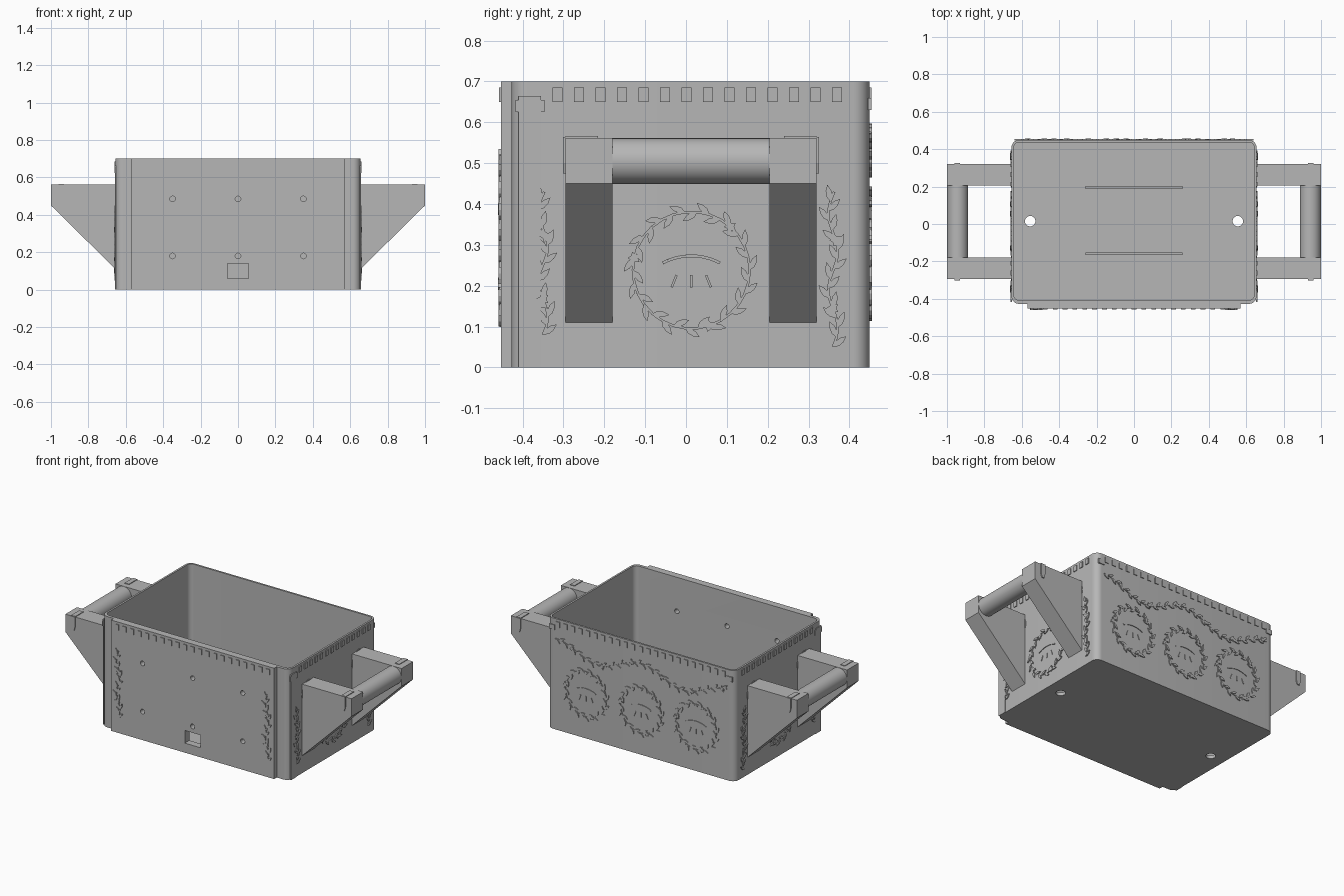
import bpy, bmesh
from math import sin, cos, pi, atan2
from mathutils import Matrix, Vector

cube = bpy.data.objects.get("Cube")
if cube:
    bpy.data.objects.remove(cube, do_unlink=True)

GREY = (0.47, 0.47, 0.47, 1)
grey = bpy.data.materials.new("plain_grey")
grey.use_nodes = True
grey.diffuse_color = GREY
grey.node_tree.nodes["Principled BSDF"].inputs["Base Color"].default_value = GREY

X, FRONT, BACK, STEP, H = 0.655, -0.453, 0.449, -0.427, 0.70


# Helpers
def frame(u, v, out, origin):
    m = Matrix((u, v, out)).transposed().to_4x4()
    m.translation = origin
    return m


def prism(bm, pts, lo, hi, m=Matrix()):
    """Extrude a 2D outline between two depths in the given frame."""
    a = [bm.verts.new(m @ Vector((p[0], p[1], lo))) for p in pts]
    b = [bm.verts.new(m @ Vector((p[0], p[1], hi))) for p in pts]
    bm.faces.new(a)
    bm.faces.new(b)
    for i in range(len(pts)):
        j = (i + 1) % len(pts)
        bm.faces.new((a[i], a[j], b[j], b[i]))


def finish(name, bm, smooth=False):
    bmesh.ops.recalc_face_normals(bm, faces=bm.faces)
    mesh = bpy.data.meshes.new(name)
    bm.to_mesh(mesh)
    bm.free()
    mesh.materials.append(grey)
    ob = bpy.data.objects.new(name, mesh)
    bpy.context.collection.objects.link(ob)
    if smooth:
        smooth_object(ob)
    return ob


def smooth_object(ob):
    bpy.ops.object.select_all(action='DESELECT')
    ob.select_set(True)
    bpy.context.view_layer.objects.active = ob
    bpy.ops.object.shade_smooth_by_angle()


def rect(u0, u1, v0, v1):
    return [(u0, v0), (u1, v0), (u1, v1), (u0, v1)]


def arc(cx, cy, r, a0, a1, n):
    return [(cx + r * cos(a0 + (a1 - a0) * i / n), cy + r * sin(a0 + (a1 - a0) * i / n))
            for i in range(n + 1)]


def circle(cx, cy, r, n=32):
    return arc(cx, cy, r, 0, 2 * pi, n)[:-1]


def corners(x, y0, y1, r):
    """Four rounded corners, anticlockwise from front right of the plan."""
    spots = [(x - r, y0 + r), (x - r, y1 - r), (r - x, y1 - r), (r - x, y0 + r)]
    return [arc(cx, cy, r, (i - 1) * pi / 2, i * pi / 2, 8) for i, (cx, cy) in enumerate(spots)]


LEFT_WALL = frame((0, 1, 0), (0, 0, 1), (1, 0, 0), (X, 0, 0))
FRONT_WALL = frame((1, 0, 0), (0, 0, 1), (0, -1, 0), (0, FRONT, 0))
BACK_WALL = frame((-1, 0, 0), (0, 0, 1), (0, 1, 0), (0, BACK, 0))
MIRROR = Matrix.Diagonal((-1, 1, 1, 1))

# Box shell with a thicker front panel
outline = sum(corners(X, STEP, BACK, 0.04), [])
outline += [(-0.57, STEP), (-0.57, FRONT), (0.57, FRONT), (0.57, STEP)]
bm = bmesh.new()
prism(bm, outline, 0, H)
box = finish("box_shell", bm)

bm = bmesh.new()
prism(bm, sum(corners(0.643, -0.408, 0.437, 0.03), []), 0.02, 1)
cavity = finish("cavity_cutter", bm)

# Screw holes, cable port and floor drains
bm = bmesh.new()
for x in (-0.35, 0, 0.35):
    for z in (0.18, 0.485):
        prism(bm, circle(x, z, 0.015, 20), -0.07, 0.03, FRONT_WALL)
prism(bm, rect(-0.055, 0.055, 0.06, 0.14), -0.07, 0.03, FRONT_WALL)
for x in (-0.555, 0.555):
    prism(bm, circle(x, 0.015, 0.028), -0.05, 0.05)
holes = finish("hole_cutter", bm)

for cutter in (cavity, holes):
    cutter.hide_render = True
    mod = box.modifiers.new(cutter.name, 'BOOLEAN')
    mod.object, mod.operation, mod.solver = cutter, 'DIFFERENCE', 'EXACT'
bpy.context.view_layer.update()
box.data = bpy.data.meshes.new_from_object(
    box.evaluated_get(bpy.context.evaluated_depsgraph_get()))
box.modifiers.clear()
for cutter in (cavity, holes):
    bpy.data.objects.remove(cutter, do_unlink=True)
smooth_object(box)

# Floor rails
bm = bmesh.new()
for y in (-0.16, 0.195):
    prism(bm, rect(-0.26, 0.26, y - 0.007, y + 0.007), 0.015, 0.03)
finish("floor_rails", bm)


# Carved ornament
def plate(bm, pts, m, height=0.005):
    prism(bm, pts, -0.003, height, m)


def stroke(bm, path, width, m, height=0.004):
    for a, b in zip(path, path[1:]):
        a, b = Vector(a), Vector(b)
        n = (b - a).orthogonal().normalized() * width / 2
        plate(bm, [a - n, b - n, b + n, a + n], m, height)


def leaf(bm, p, angle, m, length=0.042, width=0.016):
    half = [(0, 0), (0.3, 0.45), (0.65, 0.42), (1, 0)]
    shape = half + [(s, -t) for s, t in half[2:0:-1]]
    c, s = cos(angle), sin(angle)
    plate(bm, [(p[0] + a * length * c - b * width * s, p[1] + a * length * s + b * width * c)
               for a, b in shape], m, 0.006)


def blossom(bm, p, m):
    plate(bm, [(p[0] + r * cos(k * pi / 5), p[1] + r * sin(k * pi / 5))
               for k in range(10) for r in [0.016 if k % 2 else 0.009]], m, 0.007)


def garland(bm, path, m, flower_every=7):
    stroke(bm, path, 0.006, m)
    for i, (a, b) in enumerate(zip(path, path[1:])):
        angle = atan2(b[1] - a[1], b[0] - a[0])
        leaf(bm, a, angle + (0.55 if i % 2 else -0.55), m)
        if i % flower_every == 3:
            blossom(bm, b, m)


def hanging(bm, u, m, top=0.53, bottom=0.10):
    n = 16
    garland(bm, [(u + 0.012 * sin(i * 0.8), bottom + (top - bottom - 0.03) * i / n)
                 for i in range(n + 1)], m)


def wreath(bm, u, v, m):
    garland(bm, arc(u, v, 0.143, 0, 2 * pi, 30), m, 10)
    stroke(bm, arc(u, v - 0.115, 0.15, pi * 0.345, pi * 0.655, 10), 0.007, m)
    for s in (-1, 0, 1):
        stroke(bm, [(u + s * 0.036, v - 0.012), (u + s * 0.048, v - 0.042)], 0.006, m)


def dentils(bm, first, last, m, pitch=0.0527):
    for i in range(round((last - first) / pitch) + 1):
        u = first + i * pitch
        plate(bm, rect(u - 0.0125, u + 0.0125, 0.65, 0.685), m)


# Side walls: dentils, corner strip, bracket bosses, wreath and hanging leaves
for side, flip in (("left", Matrix()), ("right", MIRROR)):
    wall = flip @ LEFT_WALL
    bm = bmesh.new()
    dentils(bm, -0.315, 0.371, wall)
    plate(bm, rect(-0.41, -0.355, 0, 0.63), wall, 0.003)
    plate(bm, rect(-0.417, -0.347, 0.625, 0.655), wall)
    plate(bm, rect(-0.41, -0.355, 0.655, 0.665), wall)
    for y in (-0.238, 0.262):
        plate(bm, circle(y, 0.503, 0.066), wall, 0.003)
    wreath(bm, 0.013, 0.238, wall)
    hanging(bm, 0.36, wall, 0.46, 0.05)
    hanging(bm, -0.35, wall, 0.46, 0.08)
    finish(side + "_wall_ornament", bm)

# Front panel: dentils and two hanging garlands
bm = bmesh.new()
dentils(bm, -0.527, 0.527, FRONT_WALL)
for x in (-0.52, 0.52):
    hanging(bm, x, FRONT_WALL, 0.55, 0.10)
finish("front_ornament", bm)

# Back wall: dentils, waving garland and three wreaths
bm = bmesh.new()
dentils(bm, -0.58, 0.58, BACK_WALL)
garland(bm, [(-0.6 + 0.03 * i, 0.53 + 0.045 * cos(i * pi / 10)) for i in range(41)], BACK_WALL)
for x in (-0.385, 0, 0.385):
    wreath(bm, x, 0.278, BACK_WALL)
for x in (-0.62, 0.62):
    plate(bm, rect(x - 0.02, x + 0.02, 0.63, 0.66), BACK_WALL)
finish("back_ornament", bm)

# Carrying handles: two tapered brackets, a round grip and screw covers
PROFILE = [(X - 0.005, 0.105), (1.0, 0.45), (1.0, 0.562), (X - 0.005, 0.562)]
SHIELD = [(0.93, 0.564), (0.93, 0.50), (0.937, 0.475), (0.953, 0.475), (0.96, 0.50), (0.96, 0.564)]
for side, flip in (("left", Matrix()), ("right", MIRROR)):
    along_y = flip @ frame((1, 0, 0), (0, 0, 1), (0, 1, 0), (0, 0, 0))
    for end, y0, y1, outer, inward in (("front", -0.295, -0.18, -0.295, 1),
                                       ("back", 0.205, 0.32, 0.32, -1)):
        bm = bmesh.new()
        prism(bm, PROFILE, y0, y1, along_y)
        finish(f"{side}_{end}_bracket", bm)
        bm = bmesh.new()
        prism(bm, SHIELD, outer + inward * 0.01, outer - inward * 0.006, along_y)
        prism(bm, rect(0.93, 0.96, outer, outer + inward * 0.08), 0.555, 0.566, flip)
        finish(f"{side}_{end}_screw_cover", bm)
    bm = bmesh.new()
    prism(bm, circle(0.943, 0.505, 0.056, 40), -0.185, 0.21, along_y)
    finish(side + "_grip", bm, smooth=True)
